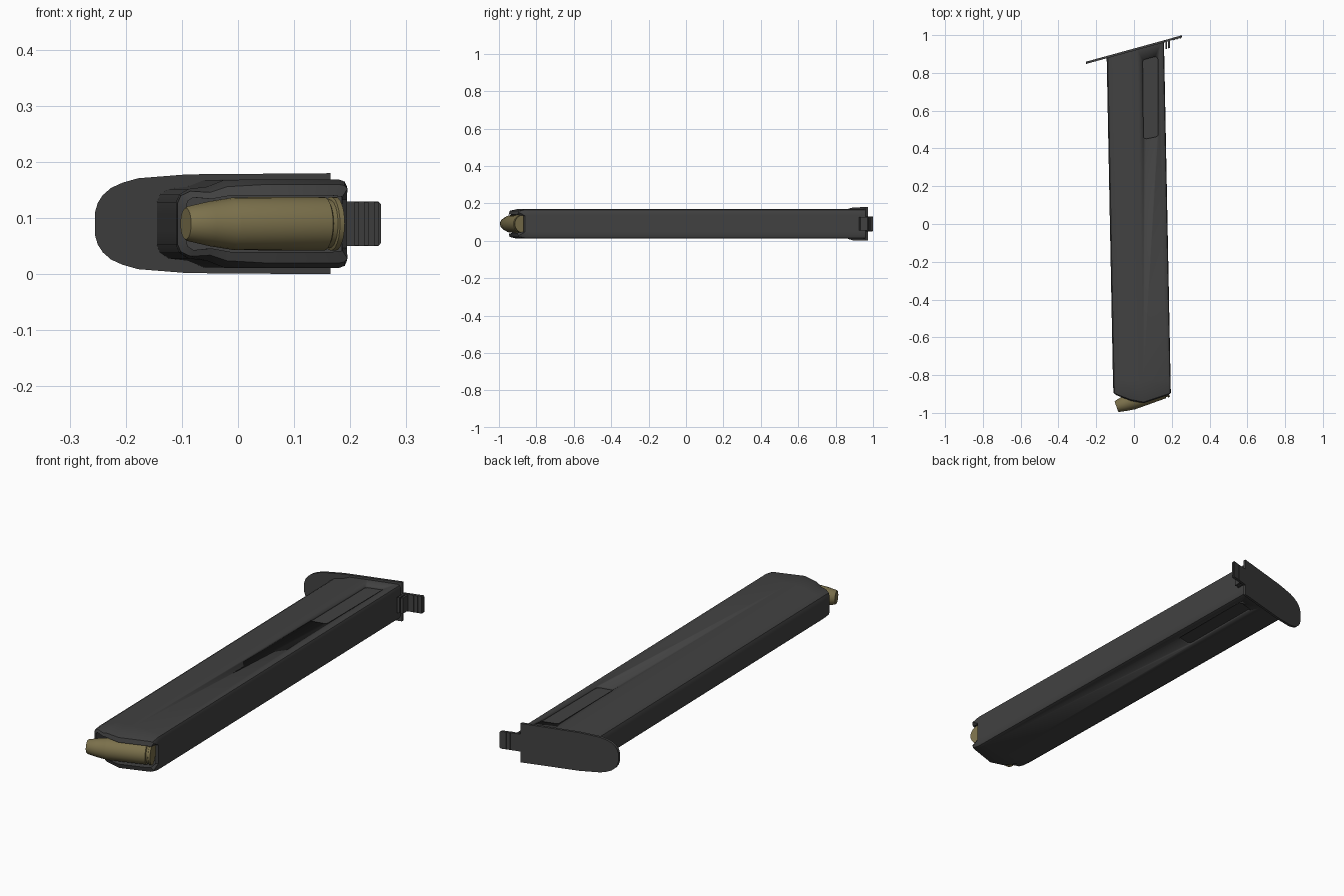
import bpy, bmesh, math
from mathutils import Vector, Matrix

if "Cube" in bpy.data.objects:
    bpy.data.objects.remove(bpy.data.objects["Cube"])

ZC = 0.09                      # height of the centre plane
SLANT = 0.14 / 0.51            # slope of the base plate


def material(name, col):
    m = bpy.data.materials.new(name)
    m.diffuse_color = (*col, 1)
    m.use_nodes = True
    m.node_tree.nodes["Principled BSDF"].inputs["Base Color"].default_value = m.diffuse_color
    return m


STEEL = material("dark_steel", (0.053, 0.053, 0.053))
BRASS = material("dull_brass", (0.2, 0.165, 0.072))


def finish(bm, name, mat, angle=30):
    bmesh.ops.recalc_face_normals(bm, faces=bm.faces)
    me = bpy.data.meshes.new(name)
    bm.to_mesh(me)
    bm.free()
    ob = bpy.data.objects.new(name, me)
    bpy.context.collection.objects.link(ob)
    me.materials.append(mat)
    bpy.ops.object.select_all(action='DESELECT')
    ob.select_set(True)
    bpy.context.view_layer.objects.active = ob
    bpy.ops.object.shade_smooth_by_angle(angle=math.radians(angle))
    return ob


def loft(name, rings, mat, angle=30):
    bm = bmesh.new()
    vs = [[bm.verts.new(p) for p in r] for r in rings]
    n = len(rings[0])
    for a, b in zip(vs, vs[1:]):
        for i in range(n):
            j = (i + 1) % n
            bm.faces.new((a[i], a[j], b[j], b[i]))
    bm.faces.new(vs[0])
    bm.faces.new(vs[-1])
    return finish(bm, name, mat, angle)


def mirrored(half):
    """Close a half outline (x, half width) about the centre plane."""
    return half + [(x, -w) for x, w in reversed(half)]


def back_y(x):
    return 0.918 + SLANT * x


def plate_y(x):
    return 0.925 + SLANT * x


def mouth_y(x, w):
    """Feed lips: peak in the middle, rear wall cut low at the centre."""
    y = -0.9 - (x + 0.11) * 0.39 if x < 0.03 else -0.955 + 0.33 * (x - 0.03)
    if x > 0.18 and abs(w) < 0.045:
        y += 0.035
    return y


def drift(y):
    return 0.0025 - 0.0195 * y   # the body leans slightly along its length


# Body cross-section, front rib first
OUTER = mirrored([(-0.13, 0.015), (-0.13, 0.038), (-0.124, 0.052), (-0.108, 0.062),
                  (-0.075, 0.066), (-0.045, 0.078), (0.03, 0.079), (0.16, 0.079),
                  (0.171, 0.075), (0.175, 0.066), (0.175, 0.043), (0.175, 0.02)])
LIP = mirrored([(-0.128, 0.015), (-0.128, 0.036), (-0.122, 0.05), (-0.105, 0.058),
                (-0.07, 0.056), (-0.04, 0.066), (0.03, 0.07), (0.16, 0.07),
                (0.17, 0.068), (0.175, 0.062), (0.175, 0.043), (0.175, 0.02)])
INNER = mirrored([(-0.112, 0.015), (-0.112, 0.03), (-0.11, 0.04), (-0.1, 0.047),
                  (-0.068, 0.044), (-0.035, 0.05), (0.03, 0.05), (0.15, 0.05),
                  (0.158, 0.049), (0.166, 0.048), (0.166, 0.043), (0.166, 0.02)])


def ring(profile, yf):
    out = []
    for x, w in profile:
        y = yf(x, w)
        out.append((x + drift(y), y, ZC + w))
    return out


def lip(x, w):
    return mouth_y(x + 0.02, w)


body = loft("magazine_body", [
    ring(OUTER, lambda x, w: back_y(x)),
    ring(OUTER, lambda x, w: -0.83),
    ring(OUTER, lambda x, w: lip(x, w) + 0.045),
    ring(LIP, lambda x, w: lip(x, w) + 0.006),
    ring(INNER, lip),
    ring(INNER, lambda x, w: lip(x, w) + 0.012),
    ring(INNER, lambda x, w: -0.78),
], STEEL, 32)

# Long shallow recess on both flat sides
for s in (1, -1):
    corners = []
    for cx, cy, a0 in ((0.112, 0.872, 0), (0.06, 0.858, 90), (0.064, 0.465, 180), (0.114, 0.475, 270)):
        for k in range(4):
            a = math.radians(a0 + 30 * k)
            corners.append((cx + 0.014 * math.cos(a), cy + 0.014 * math.sin(a)))
    cutter = loft("recess_cutter", [[(x, y, ZC + s * h) for x, y in corners]
                                    for h in (0.071, 0.1)], STEEL)
    cutter.hide_render = True
    mod = body.modifiers.new("recess", 'BOOLEAN')
    mod.object, mod.operation, mod.solver = cutter, 'DIFFERENCE', 'EXACT'
    bpy.context.view_layer.objects.active = body
    bpy.ops.object.modifier_apply(modifier="recess")
    bpy.data.objects.remove(cutter)


def slanted(name, half, lo, hi):
    """Flat outline extruded along y and sheared to the plate's slope."""
    return loft(name, [[(x, plate_y(x) + d, ZC + w) for x, w in mirrored(half)]
                       for d in (lo, hi)], STEEL)


# Base plate with rounded toe, and its thumb tab
slanted("base_plate", [(-0.255, 0.02), (-0.25, 0.037), (-0.241, 0.051), (-0.226, 0.064),
                       (-0.206, 0.073), (-0.178, 0.081), (-0.09, 0.088), (0.165, 0.09)],
        -0.008, 0.004)
slanted("release_tab", [(0.15, 0.04), (0.25, 0.04), (0.255, 0.034)], -0.007, 0.004)
for i, x in enumerate((0.212, 0.229, 0.246)):
    slanted(f"tab_rib_{i + 1}", [(x - 0.004, 0.039), (x + 0.004, 0.039)], -0.01, 0.005)

# Catch hooks beside the tab
for i, x in enumerate((0.166, 0.181)):
    slanted(f"catch_hook_{i + 1}", [(x, 0.036), (x + 0.01, 0.036)], -0.045, -0.002)

# Cartridge: revolved profile of (distance from tip, radius)
prof = [(0, 0.028), (0.004, 0.031), (0.045, 0.04), (0.085, 0.046), (0.088, 0.047),
        (0.262, 0.048), (0.265, 0.043), (0.273, 0.043), (0.275, 0.048), (0.284, 0.048)]
t = math.radians(20)
axis = Vector((math.cos(t), math.sin(t), 0))
side = Vector((-math.sin(t), math.cos(t), 0))
tip = Vector((-0.093, -0.967, ZC))
N = 24
loft("cartridge", [[tip + axis * d + side * (r * math.cos(2 * math.pi * k / N))
                    + Vector((0, 0, r * math.sin(2 * math.pi * k / N))) for k in range(N)]
                   for d, r in prof], BRASS, 35)
